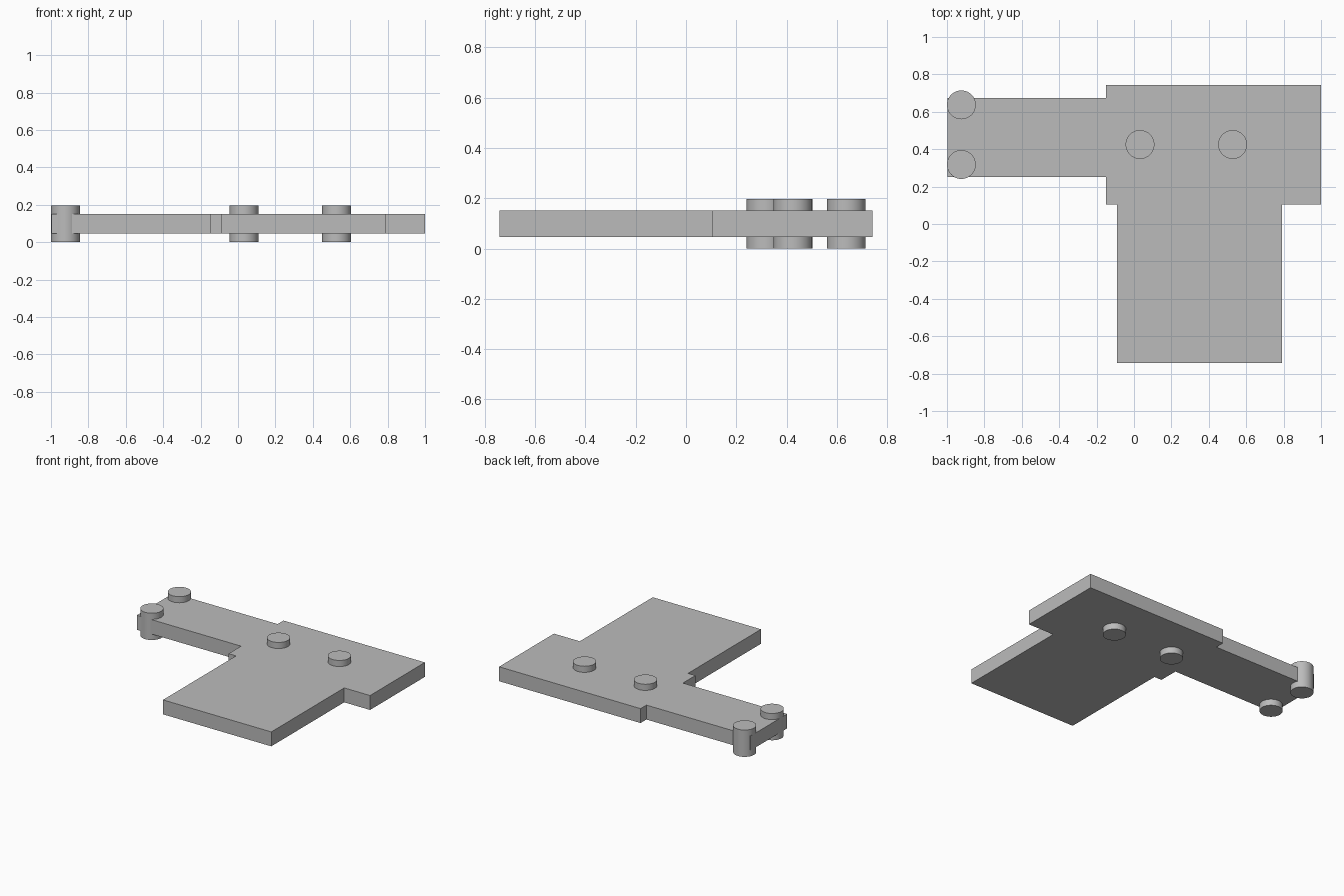
import bpy
import bmesh
import math

cube = bpy.data.objects.get("Cube")
if cube:
    bpy.data.objects.remove(cube, do_unlink=True)

HEIGHT = 0.197
PLATE_BOTTOM, PLATE_TOP = 0.046, 0.152
PIN_RADIUS = 0.077

grey = bpy.data.materials.new("plain grey")
grey.use_nodes = True
colour = (0.5, 0.5, 0.5, 1)
grey.diffuse_color = colour
grey.node_tree.nodes["Principled BSDF"].inputs["Base Color"].default_value = colour


def make_plate(name, outline, bottom, top):
    """Extrude a flat outline upwards into a solid slab."""
    bm = bmesh.new()
    face = bm.faces.new([bm.verts.new((x, y, bottom)) for x, y in outline])
    result = bmesh.ops.extrude_face_region(bm, geom=[face])
    raised = [v for v in result["geom"] if isinstance(v, bmesh.types.BMVert)]
    bmesh.ops.translate(bm, verts=raised, vec=(0, 0, top - bottom))
    bmesh.ops.recalc_face_normals(bm, faces=bm.faces)
    mesh = bpy.data.meshes.new(name)
    bm.to_mesh(mesh)
    bm.free()
    mesh.materials.append(grey)
    obj = bpy.data.objects.new(name, mesh)
    bpy.context.collection.objects.link(obj)
    return obj


def make_pin(name, x, y):
    """Round pin standing through the plate from the ground up."""
    bpy.ops.mesh.primitive_cylinder_add(
        vertices=64, radius=PIN_RADIUS, depth=HEIGHT, location=(x, y, HEIGHT / 2))
    obj = bpy.context.object
    obj.name = name
    obj.data.materials.append(grey)
    bpy.ops.object.shade_smooth_by_angle(angle=math.radians(30))
    return obj


# Body plate: wide rear block, front tongue and side arm in one outline
make_plate("body_plate", [
    (-0.09, -0.742), (0.79, -0.742), (0.79, 0.105), (1.0, 0.105),
    (1.0, 0.742), (-0.15, 0.742), (-0.15, 0.674), (-0.998, 0.674),
    (-0.998, 0.25), (-0.15, 0.25), (-0.15, 0.105), (-0.09, 0.105),
], PLATE_BOTTOM, PLATE_TOP)

# Pins at the arm end and across the rear block
for name, x, y in [
    ("arm_front_pin", -0.923, 0.318),
    ("arm_rear_pin", -0.923, 0.637),
    ("body_right_pin", 0.032, 0.425),
    ("body_left_pin", 0.527, 0.425),
]:
    make_pin(name, x, y)
